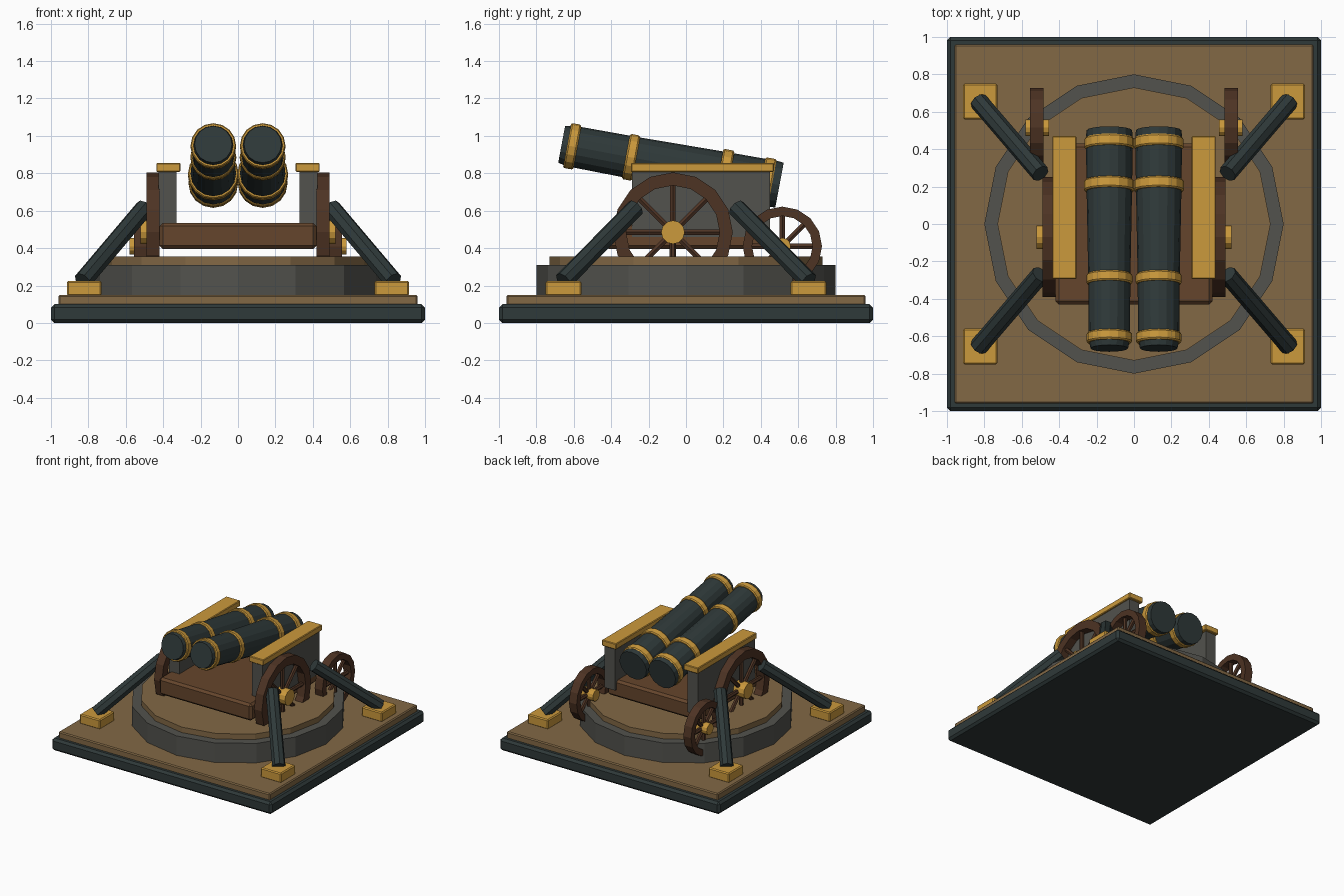
import bpy, bmesh
from math import pi, cos, sin
from mathutils import Vector, Matrix

if "Cube" in bpy.data.objects:
    bpy.data.objects.remove(bpy.data.objects["Cube"])


def material(name, rgb):
    m = bpy.data.materials.new(name)
    m.use_nodes = True
    m.diffuse_color = (*rgb, 1)
    m.node_tree.nodes["Principled BSDF"].inputs["Base Color"].default_value = (*rgb, 1)
    return m


IRON = material("dark_iron", (0.028, 0.041, 0.041))
GOLD = material("brass", (0.60, 0.32, 0.045))
SAND = material("sand_deck", (0.225, 0.14, 0.06))
STONE = material("grey_stone", (0.085, 0.085, 0.075))
WOOD = material("bed_wood", (0.13, 0.06, 0.025))
WHEEL = material("wheel_wood", (0.075, 0.033, 0.017))


def finish(name, bm, mat):
    bmesh.ops.recalc_face_normals(bm, faces=bm.faces)
    me = bpy.data.meshes.new(name)
    bm.to_mesh(me)
    bm.free()
    me.materials.append(mat)
    ob = bpy.data.objects.new(name, me)
    bpy.context.collection.objects.link(ob)
    return ob


def box(name, lo, hi, mat, bevel=0.0):
    lo, hi = Vector(lo), Vector(hi)
    bm = bmesh.new()
    bmesh.ops.create_cube(bm, size=1)
    for v in bm.verts:
        v.co = (lo + hi) / 2 + v.co * (hi - lo)
    if bevel:
        bmesh.ops.bevel(bm, geom=bm.edges[:], offset=bevel, segments=1, affect='EDGES')
    return finish(name, bm, mat)


def lathe(name, profile, start, direction, mat, sides=16, closed=False):
    """Turn (distance, radius) points around an axis; closed joins the ends into a ring."""
    turn = Vector((0, 0, 1)).rotation_difference(Vector(direction).normalized())
    bm = bmesh.new()
    rings = [[bm.verts.new(Vector(start) + turn @ Vector(
        (r * cos(2 * pi * i / sides), r * sin(2 * pi * i / sides), d)))
        for i in range(sides)] for d, r in profile]
    pairs = list(zip(rings, rings[1:]))
    if closed:
        pairs.append((rings[-1], rings[0]))
    else:
        bm.faces.new(rings[0])
        bm.faces.new(rings[-1])
    for a, b in pairs:
        for i in range(sides):
            j = (i + 1) % sides
            bm.faces.new((a[i], a[j], b[j], b[i]))
    return finish(name, bm, mat)


def rod(name, a, b, radius, mat, sides=8):
    a, b = Vector(a), Vector(b)
    return lathe(name, [(0, radius), ((b - a).length, radius)], a, b - a, mat, sides)


# Square base and round platform
box("base_slab", (-1, -1, 0), (1, 1, 0.1), IRON, 0.018)
box("base_deck", (-0.96, -0.96, 0.09), (0.96, 0.96, 0.15), SAND, 0.008)
lathe("platform_ring", [(0, 0.8), (0.16, 0.8)], (0, 0, 0.15), (0, 0, 1), STONE)
lathe("platform_top", [(0, 0.73), (0.05, 0.73)], (0, 0, 0.305), (0, 0, 1), SAND)

# Carriage bed
box("carriage_bed", (-0.42, -0.43, 0.395), (0.42, 0.43, 0.535), WOOD, 0.018)


def wheel(name, side, y, z, x0, x1, outer, inner, hub_r, hub0, hub1):
    axis = (side, 0, 0)
    w = x1 - x0
    lathe(name + "_rim", [(0, inner), (0, outer), (w, outer), (w, inner)],
          (side * x0, y, z), axis, WHEEL, 16, True)
    lathe(name + "_hub", [(0, hub_r), (hub1 - hub0, hub_r)],
          (side * hub0, y, z), axis, GOLD, 12)
    xm = side * (x0 + x1) / 2
    for k in range(8):
        a = k * pi / 4
        reach = inner + 0.02
        rod(f"{name}_spoke_{k + 1}", (xm, y, z),
            (xm, y + reach * cos(a), z + reach * sin(a)), 0.017, WHEEL, 6)


for side, word in ((1, "left"), (-1, "right")):
    # Side panels and brass rails
    def span(a, b):
        return min(side * a, side * b), max(side * a, side * b)
    x0, x1 = span(0.33, 0.424)
    box(word + "_panel", (x0, -0.29, 0.46), (x1, 0.45, 0.815), STONE)
    x0, x1 = span(0.308, 0.437)
    box(word + "_rail", (x0, -0.295, 0.808), (x1, 0.47, 0.856), GOLD, 0.005)

    # Wheels
    wheel(word + "_front_wheel", side, -0.07, 0.485, 0.42, 0.49,
          0.32, 0.25, 0.063, 0.41, 0.52)
    wheel(word + "_rear_wheel", side, 0.515, 0.41, 0.485, 0.555,
          0.212, 0.162, 0.045, 0.455, 0.58)

    # Braces and their foot blocks
    for end, place in ((-1, "front"), (1, "rear")):
        x0, x1 = span(0.73, 0.915)
        box(f"{word}_{place}_foot", (x0, end * 0.655 - 0.095, 0.145),
            (x1, end * 0.655 + 0.095, 0.225), GOLD, 0.008)
        rod(f"{word}_{place}_brace", (side * 0.83, end * 0.655, 0.225),
            (side * 0.5, end * 0.27, 0.615), 0.05, IRON)

    # Barrel, tilted up towards the front
    breech = Vector((side * 0.132, 0.5, 0.737))
    aim = Vector((0, -1.165, 0.218)).normalized()
    lathe(word + "_barrel",
          [(0, 0.122), (0.04, 0.125), (0.3, 0.122), (0.78, 0.113),
           (1.14, 0.11), (1.15, 0.108), (1.185, 0.1)],
          breech, aim, IRON)
    for n, (d, r, w) in enumerate(((0.04, 0.133, 0.06), (0.27, 0.136, 0.06),
                                   (0.78, 0.123, 0.055), (1.1, 0.122, 0.055))):
        lathe(f"{word}_barrel_band_{n + 1}",
              [(0, r - 0.006), (0.008, r), (w - 0.008, r), (w, r - 0.006)],
              breech + aim * d, aim, GOLD)
